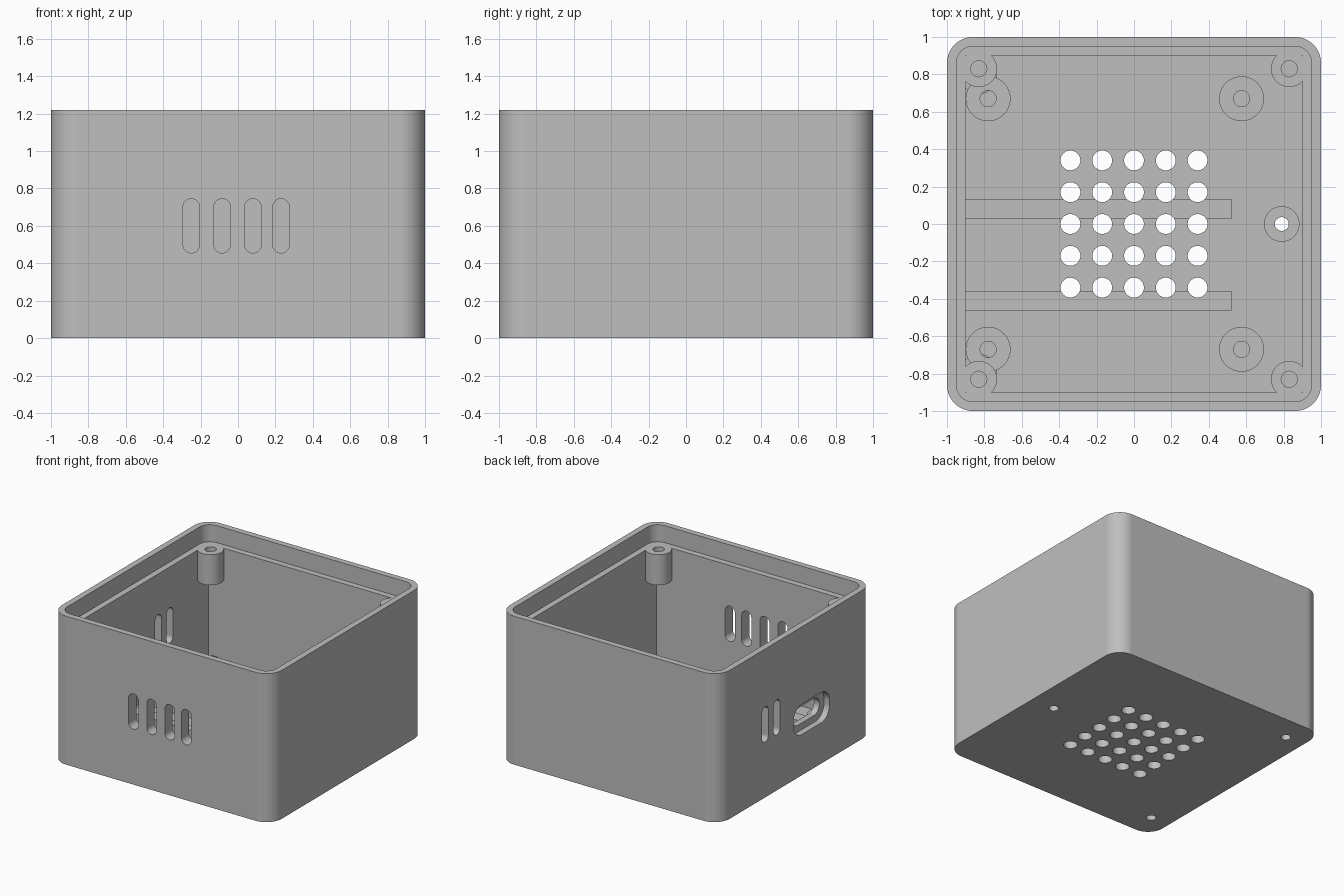
import bpy, bmesh, math

cube = bpy.data.objects.get("Cube")
if cube:
    bpy.data.objects.remove(cube, do_unlink=True)

GREY = (0.52, 0.52, 0.52, 1)
plastic = bpy.data.materials.new("grey_plastic")
plastic.use_nodes = True
plastic.diffuse_color = GREY
plastic.node_tree.nodes["Principled BSDF"].inputs["Base Color"].default_value = GREY

TOP, LEDGE, FLOOR = 1.22, 1.08, 0.1
CORNERS = [(sx, sy) for sx in (-1, 1) for sy in (-1, 1)]


def rounded(w, h, r=0.0, steps=12):
    """Outline of a w by h rectangle with corner radius r."""
    if r == 0:
        return [(-w/2, -h/2), (w/2, -h/2), (w/2, h/2), (-w/2, h/2)]
    pts = []
    for q, (sx, sy) in enumerate([(1, 1), (-1, 1), (-1, -1), (1, -1)]):
        for i in range(steps + 1):
            a = math.pi / 2 * (q + i / steps)
            pts.append((sx*(w/2 - r) + r*math.cos(a), sy*(h/2 - r) + r*math.sin(a)))
    return pts


def circle(r):
    return rounded(2*r, 2*r, r)


def prisms(name, outline, centres, lo, hi, axis="Z"):
    """Extrude one outline from lo to hi along an axis, at each centre."""
    bm = bmesh.new()
    place = {"Z": lambda u, v, w: (u, v, w),
             "Y": lambda u, v, w: (u, w, v),
             "X": lambda u, v, w: (w, u, v)}[axis]
    for cu, cv in centres:
        face = bm.faces.new([bm.verts.new(place(cu + u, cv + v, lo)) for u, v in outline])
        ext = bmesh.ops.extrude_face_region(bm, geom=[face])["geom"]
        bmesh.ops.translate(bm, vec=place(0, 0, hi - lo),
                            verts=[g for g in ext if isinstance(g, bmesh.types.BMVert)])
    bmesh.ops.remove_doubles(bm, verts=bm.verts[:], dist=1e-5)
    bmesh.ops.recalc_face_normals(bm, faces=bm.faces[:])
    mesh = bpy.data.meshes.new(name)
    bm.to_mesh(mesh)
    bm.free()
    mesh.materials.append(plastic)
    obj = bpy.data.objects.new(name, mesh)
    bpy.context.collection.objects.link(obj)
    return obj


def activate(obj):
    bpy.ops.object.select_all(action="DESELECT")
    obj.select_set(True)
    bpy.context.view_layer.objects.active = obj


def cut(obj, cutter):
    cutter.hide_render = True
    mod = obj.modifiers.new("cut", "BOOLEAN")
    mod.operation, mod.solver, mod.object = "DIFFERENCE", "EXACT", cutter
    activate(obj)
    bpy.ops.object.modifier_apply(modifier=mod.name)
    bpy.data.objects.remove(cutter, do_unlink=True)


def finish(obj):
    activate(obj)
    bpy.ops.object.shade_smooth_by_angle(angle=math.radians(30))
    mod = obj.modifiers.new("weighted_normals", "WEIGHTED_NORMAL")
    mod.keep_sharp = True


# Hollow shell with a stepped rim for the lid
shell = prisms("shell", rounded(2, 2, 0.14, 16), [(0, 0)], 0, TOP)
cut(shell, prisms("cavity", rounded(1.8, 1.8), [(0, 0)], FLOOR, TOP + 0.1))
cut(shell, prisms("lid_recess", rounded(1.9, 1.9, 0.09), [(0, 0)], LEDGE, TOP + 0.2))

# Vent slots in the front and right walls
slot_z = 0.6
cut(shell, prisms("front_slots", rounded(0.088, 0.29, 0.044),
                  [(x, slot_z) for x in (-0.25, -0.085, 0.08, 0.23)], -1.1, -0.8, "Y"))
cut(shell, prisms("side_slots", rounded(0.08, 0.29, 0.04),
                  [(y, slot_z) for y in (0.40, 0.25)], -1.1, -0.8, "X"))

# Cable port: wide outer recess and a smaller opening through the wall
port = [(-0.2, 0.46)]
cut(shell, prisms("port_recess", rounded(0.47, 0.25, 0.11), port, -1.1, -0.95, "X"))
cut(shell, prisms("port_opening", rounded(0.35, 0.14, 0.07), port, -1.1, -0.8, "X"))

# Grid of round holes, also passing through the rails
pitch = 0.17
grid = [(pitch*i, pitch*j) for i in range(-2, 3) for j in range(-2, 3)]


def grid_cutter():
    return prisms("grid_holes", circle(0.053), grid, -0.1, 0.7)


cut(shell, grid_cutter())

# Three screw holes through the floor, each in a small boss
feet = [(0.79, 0), (-0.83, 0.79), (-0.83, -0.79)]
cut(shell, prisms("floor_screw_holes", circle(0.037), feet, -0.1, 0.3))
foot_bosses = prisms("floor_screw_bosses", circle(0.095), feet, FLOOR - 0.01, 0.18)
cut(foot_bosses, prisms("boss_holes", circle(0.037), feet, -0.1, 0.4))
finish(foot_bosses)
finish(shell)

# Two rails that carry the board
for name, y in (("back_rail", 0.08), ("front_rail", -0.41)):
    rail = prisms(name, rounded(1.43, 0.105), [(-0.195, y)], FLOOR - 0.01, 0.28)
    cut(rail, grid_cutter())
    finish(rail)

# Four standoffs with blind holes
spots = [(x, y) for x in (-0.78, 0.575) for y in (-0.67, 0.67)]
standoffs = prisms("standoffs", circle(0.12), spots, FLOOR - 0.01, 0.22)
cut(standoffs, prisms("standoff_holes", circle(0.043), spots, FLOOR + 0.005, 0.4))
finish(standoffs)

# Lid screw posts hanging in the corners
spots = [(0.83*sx, 0.83*sy) for sx, sy in CORNERS]
posts = prisms("lid_posts", circle(0.098), spots, 0.83, LEDGE)
cut(posts, prisms("post_holes", circle(0.043), spots, 0.87, TOP))
finish(posts)
